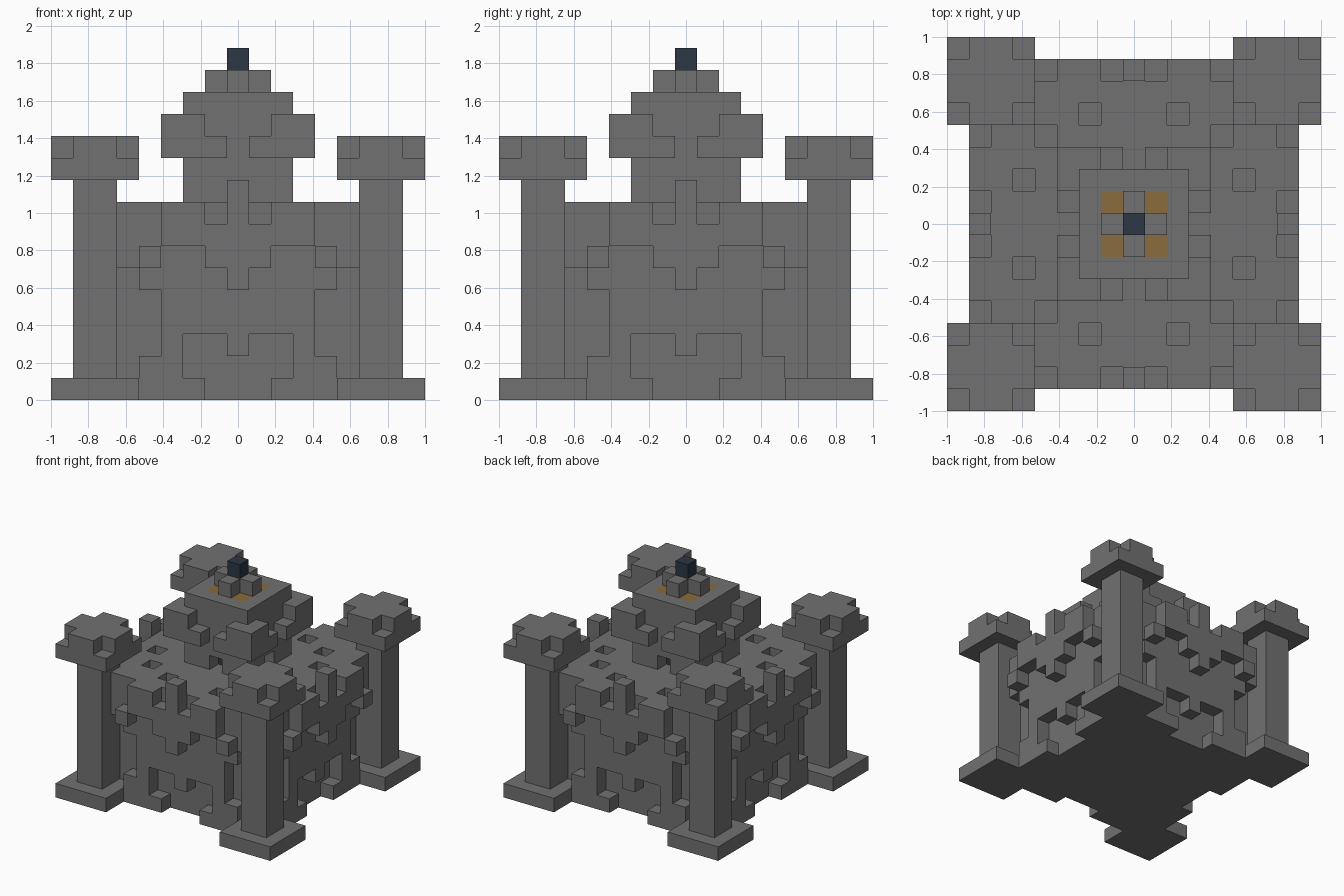
import bpy
import bmesh
from mathutils import Vector

if "Cube" in bpy.data.objects:
    bpy.data.objects.remove(bpy.data.objects["Cube"], do_unlink=True)

UNIT = 2 / 17  # size of one block


def material(name, color):
    mat = bpy.data.materials.new(name)
    mat.use_nodes = True
    mat.diffuse_color = (*color, 1)
    node = mat.node_tree.nodes["Principled BSDF"]
    node.inputs["Base Color"].default_value = (*color, 1)
    node.inputs["Roughness"].default_value = 0.9
    return mat


stone = material("grey_stone", (0.165, 0.165, 0.165))
navy = material("dark_navy", (0.025, 0.038, 0.058))
ochre = material("ochre", (0.25, 0.15, 0.048))


def block(xs, ys, zs):
    """Cells of a box; each range is inclusive, x and y are counted from the centre."""
    return {(x, y, z)
            for x in range(xs[0], xs[1] + 1)
            for y in range(ys[0], ys[1] + 1)
            for z in range(zs[0], zs[1] + 1)}


def mirrored(cells):
    return cells | {(-x, y, z) for x, y, z in cells}


def four_sides(cells):
    """Repeat the cells of the front on all four sides."""
    out = set()
    for _ in range(4):
        out |= cells
        cells = {(-y, x, z) for x, y, z in cells}
    return out


def build(name, cells, mat):
    """Make one mesh from the outer faces of a set of cells."""
    bm = bmesh.new()
    corners = ((-1, -1), (1, -1), (1, 1), (-1, 1))
    for cell in sorted(cells):
        centre = Vector(cell) + Vector((0, 0, 0.5))
        for axis in range(3):
            for sign in (-1, 1):
                step = [0, 0, 0]
                step[axis] = sign
                if tuple(c + s for c, s in zip(cell, step)) in cells:
                    continue
                verts = []
                for a, b in corners[::sign]:
                    p = Vector()
                    p[axis], p[(axis + 1) % 3], p[(axis + 2) % 3] = sign, a, b
                    verts.append(bm.verts.new((centre + p / 2) * UNIT))
                bm.faces.new(verts)
    bmesh.ops.remove_doubles(bm, verts=bm.verts, dist=UNIT / 100)
    mesh = bpy.data.meshes.new(name)
    bm.to_mesh(mesh)
    bm.free()
    mesh.materials.append(mat)
    obj = bpy.data.objects.new(name, mesh)
    bpy.context.collection.objects.link(obj)
    return obj


# Castle walls: core with pits in the terrace
core = block((-5, 5), (-5, 5), (0, 8))
pits = mirrored({(-4, -4, 8), (-2, -5, 8)})
core -= four_sides(pits)

# Wall facing with doorway and side niches
facing = block((-4, 4), (-6, -6), (0, 5)) | block((-5, 5), (-6, -6), (6, 8))
doorway = block((-2, 2), (-6, -6), (1, 2)) - {(0, -6, 2)}
doorway |= block((-1, 1), (-6, -6), (0, 0))
niches = mirrored(block((4, 4), (-6, -6), (2, 4)))
facing -= doorway | niches

# Overhanging parapet with stepped brackets and battlements
parapet = block((-3, 3), (-7, -7), (7, 8)) - mirrored({(1, -7, 8)})
parapet |= block((-1, 1), (-7, -7), (6, 6)) | mirrored({(4, -7, 6)})
parapet |= {(0, -7, 5), (0, -7, 9)}
build("castle_walls", core | four_sides(facing | parapet), stone)

# Corner towers
tower = block((-8, -5), (-8, -5), (0, 0))
tower |= block((-7, -6), (-7, -6), (1, 9))
tower |= block((-8, -5), (-8, -5), (10, 11))
tower -= {(x, y, 11) for x in (-8, -5) for y in (-8, -5)}
for side_y, y_name in ((1, "front"), (-1, "back")):
    for side_x, x_name in ((1, "right"), (-1, "left")):
        cells = {(x * side_x, y * side_y, z) for x, y, z in tower}
        build(f"{y_name}_{x_name}_tower", cells, stone)

# Keep with recessed windows and overhanging corners
keep = block((-2, 2), (-2, 2), (9, 13))
keep -= four_sides({(0, -2, 9)})
overhang = mirrored(block((2, 3), (-3, -3), (11, 12)) | {(1, -3, 11)})
keep |= four_sides(overhang)

# Roof cross, roof panels, window panes and spire
keep |= block((-1, 1), (0, 0), (14, 14)) | block((0, 0), (-1, 1), (14, 14))
panels = four_sides({(1, 1, 13)})
panes = four_sides({(0, -1, 9)})
build("keep", keep - panels - panes, stone)
build("roof_panels", panels, ochre)
build("keep_window_panes", panes, navy)
build("spire", {(0, 0, 15)}, navy)
